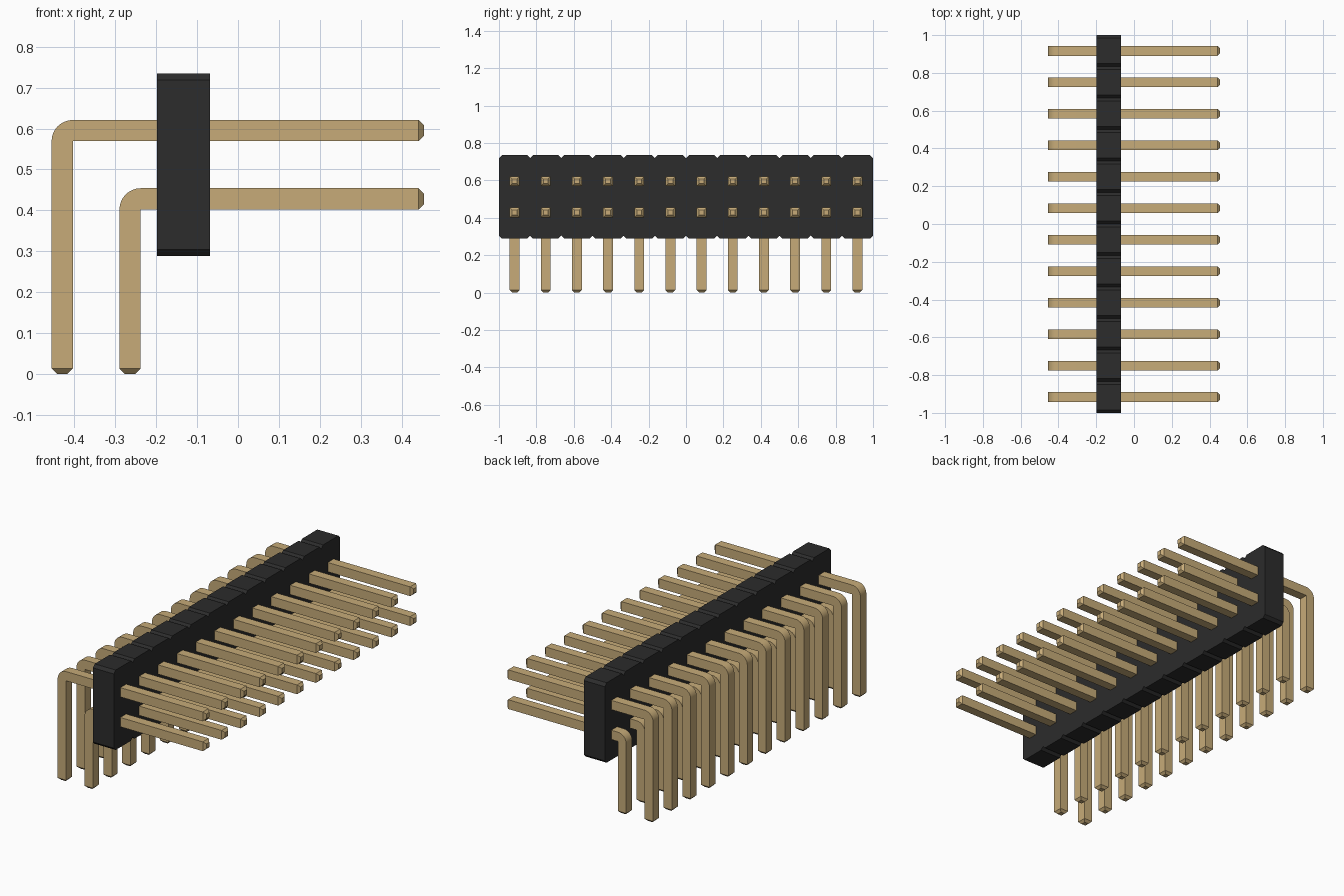
import bpy, bmesh
from math import sin, cos, pi

cube = bpy.data.objects.get("Cube")
if cube:
    bpy.data.objects.remove(cube)

COUNT = 12
PITCH = 2 / COUNT
W = 0.052          # pin thickness
CUT = 0.013        # pin tip taper
BEND_STEPS = 8


def material(name, rgb, roughness):
    m = bpy.data.materials.new(name)
    m.use_nodes = True
    m.diffuse_color = (*rgb, 1)
    bsdf = m.node_tree.nodes["Principled BSDF"]
    bsdf.inputs["Base Color"].default_value = (*rgb, 1)
    bsdf.inputs["Roughness"].default_value = roughness
    return m


def make_object(name, bm, mat):
    bmesh.ops.recalc_face_normals(bm, faces=bm.faces)
    mesh = bpy.data.meshes.new(name)
    bm.to_mesh(mesh)
    bm.free()
    mesh.materials.append(mat)
    ob = bpy.data.objects.new(name, mesh)
    bpy.context.collection.objects.link(ob)
    return ob


gold = material("pin gold", (0.57, 0.41, 0.19), 0.5)
black = material("housing black", (0.025, 0.025, 0.025), 0.6)


def housing():
    """Block with chamfered corners on every pin segment."""
    x0, x1, z0, z1, c = -0.198, -0.068, 0.288, 0.735, 0.016
    starts = [-1 + i * PITCH for i in range(COUNT)]
    bottom, top = [], []
    for y in starts:
        e = y + PITCH
        bottom += [(y, z0 + c), (y + c, z0), (e - c, z0)]
        top += [(y, z1 - c), (y + c, z1), (e - c, z1)]
    bottom.append((1, z0 + c))
    top.append((1, z1 - c))
    bm = bmesh.new()
    face = bm.faces.new([bm.verts.new((x0, y, z)) for y, z in bottom + top[::-1]])
    ext = bmesh.ops.extrude_face_region(bm, geom=[face], use_keep_orig=True)
    moved = [g for g in ext["geom"] if isinstance(g, bmesh.types.BMVert)]
    bmesh.ops.translate(bm, verts=moved, vec=(x1 - x0, 0, 0))
    make_object("housing", bm, black)


def bent_pin(name, leg_x, arm_z, y):
    """Square pin: tapered foot, vertical leg, right-angle bend, tapered arm."""
    h, end = W / 2, 0.455
    px, pz = leg_x + h, arm_z - h          # inner corner of the bend
    # Each station: outer point, inner point, half width
    stations = [((leg_x - h + CUT, 0), (px - CUT, 0), h - CUT),
                ((leg_x - h, CUT), (px, CUT), h)]
    for i in range(BEND_STEPS + 1):
        a = pi - i * pi / 2 / BEND_STEPS
        stations.append(((px + W * cos(a), pz + W * sin(a)), (px, pz), h))
    stations += [((end - CUT, arm_z + h), (end - CUT, pz), h),
                 ((end, arm_z + h - CUT), (end, pz + CUT), h - CUT)]
    bm = bmesh.new()
    rings = []
    for (ox, oz), (ix, iz), w in stations:
        corners = [(ox, y - w, oz), (ox, y + w, oz), (ix, y + w, iz), (ix, y - w, iz)]
        rings.append([bm.verts.new(p) for p in corners])
    for a, b in zip(rings, rings[1:]):
        for k in range(4):
            n = (k + 1) % 4
            bm.faces.new((a[k], a[n], b[n], b[k]))
    bm.faces.new(rings[0])
    bm.faces.new(rings[-1])
    bmesh.ops.remove_doubles(bm, verts=bm.verts, dist=0.0001)
    return make_object(name, bm, gold)


housing()
pins = []
for i in range(COUNT):
    y = -1 + (i + 0.5) * PITCH
    pins.append(bent_pin(f"upper_pin_{i + 1}", -0.430, 0.595, y))
    pins.append(bent_pin(f"lower_pin_{i + 1}", -0.264, 0.428, y))

# Round the bends while keeping the square edges crisp
bpy.ops.object.select_all(action="DESELECT")
for p in pins:
    p.select_set(True)
bpy.context.view_layer.objects.active = pins[0]
bpy.ops.object.shade_smooth_by_angle(angle=pi / 6)
